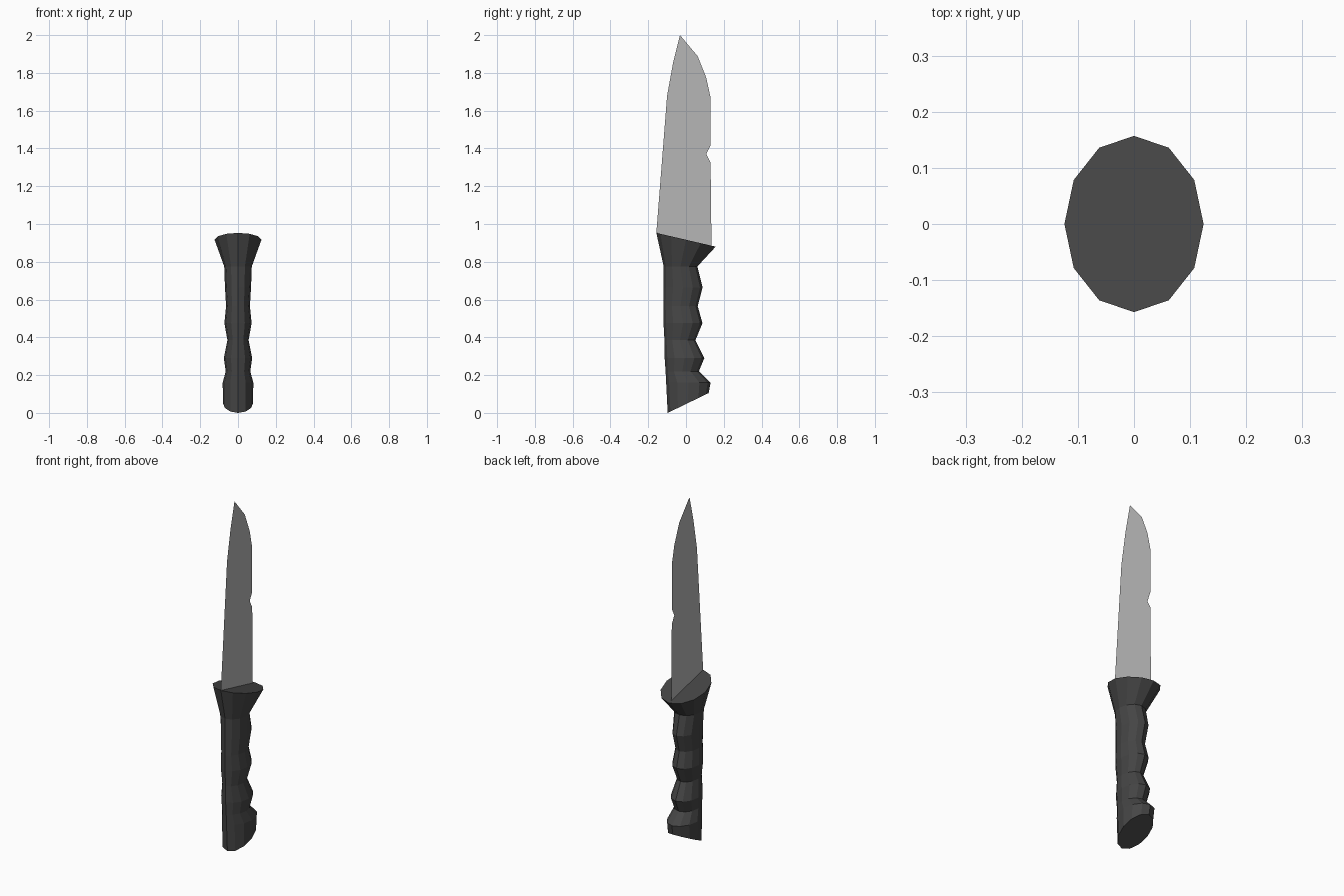
import bpy, bmesh, math

if "Cube" in bpy.data.objects:
    bpy.data.objects.remove(bpy.data.objects["Cube"])

def material(name, rgb):
    m = bpy.data.materials.new(name)
    m.diffuse_color = (*rgb, 1)
    m.use_nodes = True
    m.node_tree.nodes["Principled BSDF"].inputs["Base Color"].default_value = m.diffuse_color
    return m

def make_object(name, bm, mat):
    me = bpy.data.meshes.new(name)
    bm.to_mesh(me)
    bm.free()
    me.materials.append(mat)
    ob = bpy.data.objects.new(name, me)
    bpy.context.collection.objects.link(ob)

black = material("dark grip", (0.06, 0.06, 0.06))
steel = material("blade steel", (0.47, 0.47, 0.47))

# Handle rings: (y back, z there, y finger side, z there, half width in x)
RINGS = [
    (-0.097, 0.0, 0.12, 0.105, 0.08),
    (-0.105, 0.16, 0.13, 0.16, 0.081),
    (-0.108, 0.22, 0.068, 0.22, 0.065),
    (-0.113, 0.29, 0.097, 0.29, 0.075),
    (-0.114, 0.385, 0.05, 0.385, 0.056),
    (-0.119, 0.475, 0.087, 0.475, 0.072),
    (-0.120, 0.565, 0.062, 0.565, 0.063),
    (-0.120, 0.665, 0.088, 0.665, 0.069),
    (-0.118, 0.775, 0.060, 0.775, 0.073),
    (-0.157, 0.953, 0.157, 0.88, 0.124),
]
SIDES = 12
bm = bmesh.new()
loops = []
for y0, z0, y1, z1, w in RINGS:
    loop = []
    for i in range(SIDES):
        a = 2 * math.pi * i / SIDES
        t = (1 - math.cos(a)) / 2
        loop.append(bm.verts.new((w * math.sin(a), y0 + (y1 - y0) * t, z0 + (z1 - z0) * t)))
    loops.append(loop)
for lo, hi in zip(loops, loops[1:]):
    for i in range(SIDES):
        j = (i + 1) % SIDES
        bm.faces.new((lo[i], lo[j], hi[j], hi[i]))
bm.faces.new(loops[0][::-1])
bm.faces.new(loops[-1])
bmesh.ops.recalc_face_normals(bm, faces=bm.faces)
make_object("handle", bm, black)

# Blade: a flat sheet, outlined in (y, z)
OUTLINE = [
    (-0.157, 0.953), (0.135, 0.885), (0.088, 1.0), (0.13, 1.07), (0.13, 1.325),
    (0.107, 1.37), (0.13, 1.415), (0.13, 1.67), (0.107, 1.775), (0.062, 1.888),
    (-0.032, 2.0), (-0.068, 1.855), (-0.1, 1.68), (-0.1, 1.07), (-0.108, 1.0),
]
bm = bmesh.new()
bm.faces.new([bm.verts.new((0, y, z)) for y, z in OUTLINE])
bmesh.ops.triangulate(bm, faces=bm.faces)
make_object("blade", bm, steel)
